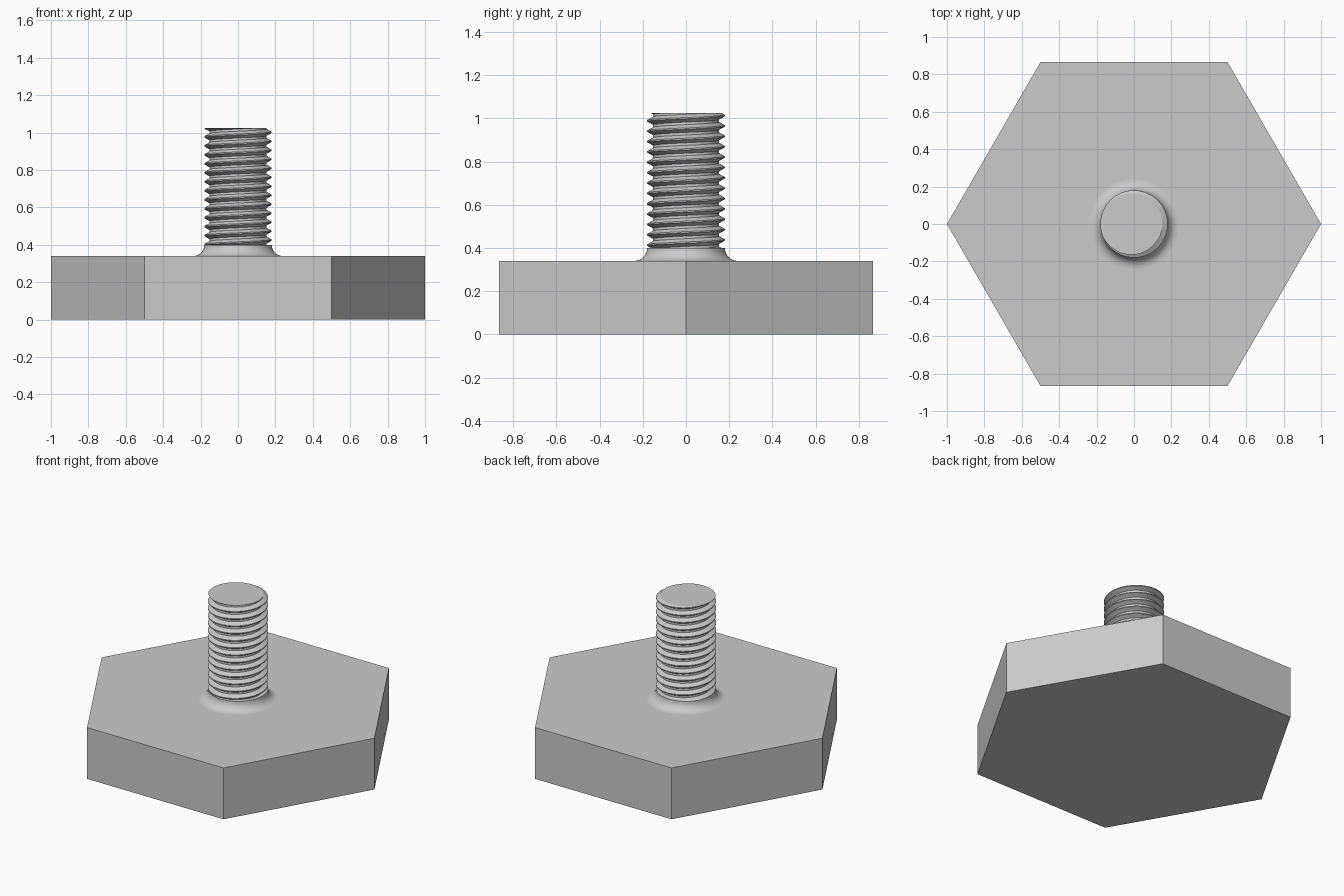
import bpy, bmesh, math

if "Cube" in bpy.data.objects:
    bpy.data.objects.remove(bpy.data.objects["Cube"])

HEAD_H, TOP, NECK = 0.34, 1.025, 0.40
CREST, ROOT, PITCH = 0.18, 0.153, 0.048
SEG = 64

metal = bpy.data.materials.new("grey metal")
metal.diffuse_color = (0.6, 0.6, 0.6, 1)
metal.use_nodes = True
metal.node_tree.nodes["Principled BSDF"].inputs["Base Color"].default_value = metal.diffuse_color


def finish(bm, name, smooth=None):
    bmesh.ops.recalc_face_normals(bm, faces=bm.faces)
    me = bpy.data.meshes.new(name)
    bm.to_mesh(me)
    bm.free()
    me.materials.append(metal)
    ob = bpy.data.objects.new(name, me)
    bpy.context.collection.objects.link(ob)
    if smooth:
        bpy.ops.object.select_all(action='DESELECT')
        ob.select_set(True)
        bpy.context.view_layer.objects.active = ob
        bpy.ops.object.shade_smooth_by_angle(angle=math.radians(smooth))
    return ob


def skin(bm, rows, closed):
    for a, b in zip(rows, rows[1:]):
        n = len(a)
        for i in range(n if closed else n - 1):
            j = (i + 1) % n
            bm.faces.new((a[i], a[j], b[j], b[i]))


# hexagonal head, corners on the x axis
bm = bmesh.new()
rows = [[bm.verts.new((math.cos(k * math.pi / 3), math.sin(k * math.pi / 3), z))
         for k in range(6)] for z in (0, HEAD_H)]
skin(bm, rows, True)
for r in rows:
    bm.faces.new(r)
finish(bm, "hex_head")

# concave fillet collar under the thread
bm = bmesh.new()
R = NECK - HEAD_H
rows = []
for s in range(9):
    t = s / 8 * math.pi / 2
    r, z = CREST + R * (1 - math.sin(t)), NECK - R * math.cos(t)
    rows.append([bm.verts.new((r * math.cos(a), r * math.sin(a), z))
                 for a in (2 * math.pi * k / SEG for k in range(SEG))])
rows.reverse()
skin(bm, rows, True)
bm.faces.new(rows[0])
bm.faces.new(rows[-1])
finish(bm, "fillet_collar", 40)

# helical thread: trapezoid profile climbing one pitch per turn, trimmed flat
bm = bmesh.new()
profile = [(CREST, -1 / 16), (CREST, 1 / 16), (ROOT, 3 / 8), (ROOT, 5 / 8)]
turns = int((TOP - NECK) / PITCH) + 4
start = TOP - PITCH * (turns - 1.5)      # puts a crest at the top on the -x side
points = [(r, start + (n + f) * PITCH) for n in range(-1, turns) for r, f in profile]
cols = []
for k in range(SEG + 1):
    a = 2 * math.pi * k / SEG
    cols.append([bm.verts.new((r * math.cos(a), r * math.sin(a), z + PITCH * k / SEG))
                 for r, z in points])
skin(bm, cols, False)
bmesh.ops.remove_doubles(bm, verts=bm.verts, dist=1e-5)
for z, sign in ((TOP, 1), (NECK - 0.01, -1)):
    bmesh.ops.bisect_plane(bm, geom=bm.verts[:] + bm.edges[:] + bm.faces[:], dist=1e-6,
                           plane_co=(0, 0, z), plane_no=(0, 0, sign), clear_outer=True)
    rim = [e for e in bm.edges if e.is_boundary and all(abs(v.co.z - z) < 1e-5 for v in e.verts)]
    bmesh.ops.contextual_create(bm, geom=rim)
finish(bm, "threaded_shank", 25)
